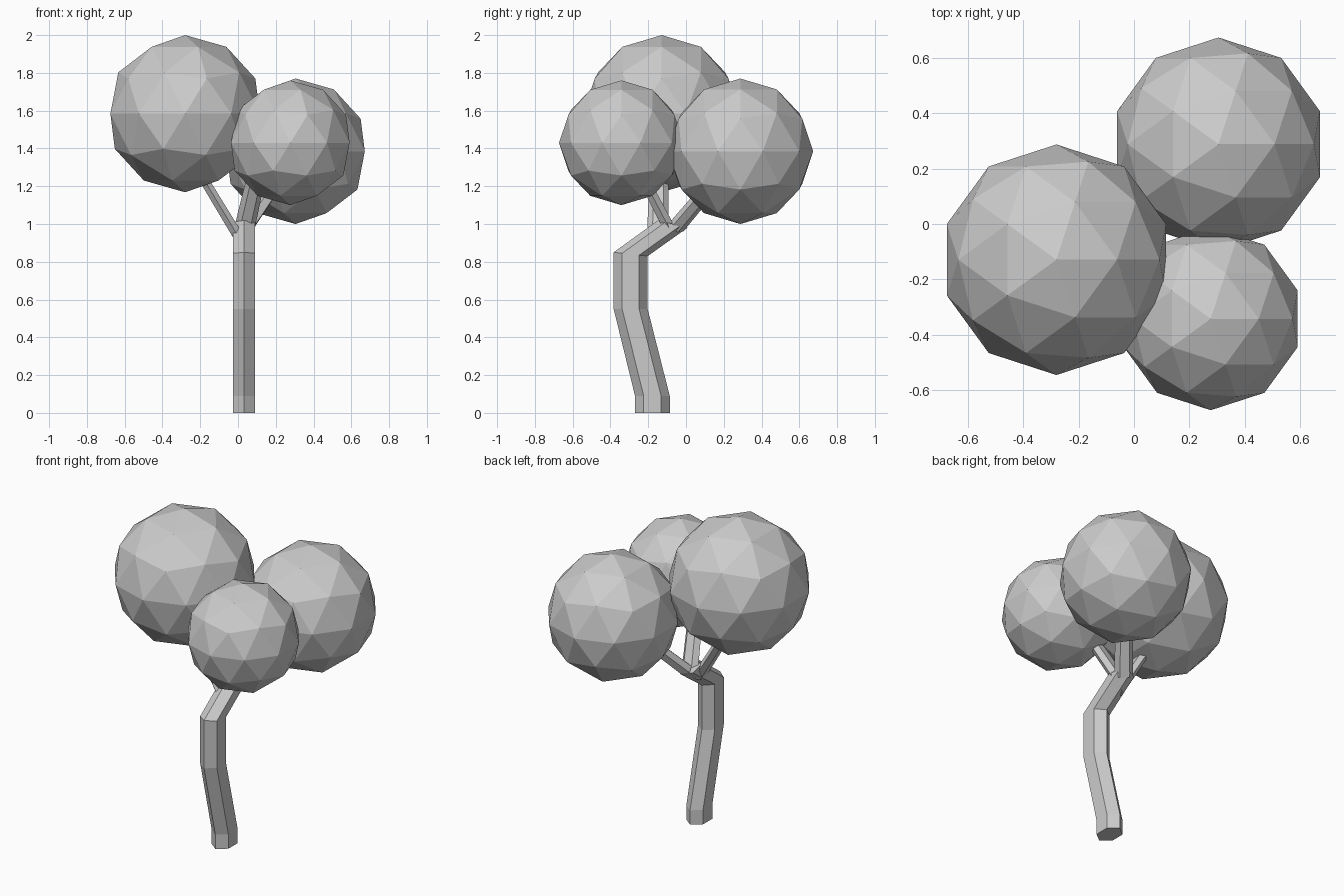
import bpy, bmesh, math
from mathutils import Vector

if "Cube" in bpy.data.objects:
    bpy.data.objects.remove(bpy.data.objects["Cube"])


def tube(name, rings):
    """Hexagonal limb. Each ring: centre, u half-axis, v half-axis (corners lie on v)."""
    bm = bmesh.new()
    loops = []
    for c, u, v in rings:
        c, u, v = Vector(c), Vector(u), Vector(v)
        loops.append([bm.verts.new(c + u * (math.sin(k * math.pi / 3) / math.sin(math.pi / 3))
                                   + v * math.cos(k * math.pi / 3)) for k in range(6)])
    for a, b in zip(loops, loops[1:]):
        for k in range(6):
            j = (k + 1) % 6
            bm.faces.new((a[k], a[j], b[j], b[k]))
    bm.faces.new(loops[0])
    bm.faces.new(loops[-1])
    bmesh.ops.recalc_face_normals(bm, faces=bm.faces)
    mesh = bpy.data.meshes.new(name)
    bm.to_mesh(mesh)
    bm.free()
    bpy.context.collection.objects.link(bpy.data.objects.new(name, mesh))


def branch(name, start, end, wide, half_w, half_t):
    """Straight tapered limb, flattened across its wide axis."""
    d = (Vector(end) - Vector(start)).normalized()
    w = Vector(wide)
    w = (w - d * w.dot(d)).normalized()
    t = d.cross(w)
    tube(name, [(start, t * half_t, w * half_w),
                (end, t * half_t * 0.85, w * half_w * 0.85)])


# Bent trunk
X = 0.032
U = (0.058, 0, 0)
tube("trunk", [
    ((X, -0.178, 0.0), U, (0, 0.092, 0)),
    ((X, -0.178, 0.09), U, (0, 0.092, 0)),
    ((X, -0.293, 0.55), U, (0, 0.09, 0)),
    ((X, -0.293, 0.84), U, (0, 0.09, -0.01)),
    ((X, -0.07, 1.0), U, (0, 0.078, -0.02)),
])

# Branches reaching into each crown
branch("back_branch", (0.035, -0.05, 0.985), (0.28, 0.25, 1.34), (1, -0.5, 0), 0.055, 0.036)
branch("front_branch", (0.035, -0.09, 0.98), (0.13, -0.31, 1.4), (1, 0, 0), 0.054, 0.03)
branch("left_branch", (0.01, -0.15, 0.92), (-0.28, -0.14, 1.4), (0, 1, 0), 0.057, 0.027)

# Faceted leaf crowns
for name, loc, r in (
    ("left_crown", (-0.28, -0.129, 1.584), 0.416),
    ("back_crown", (0.305, 0.288, 1.385), 0.385),
    ("front_crown", (0.277, -0.342, 1.43), 0.33),
):
    bpy.ops.mesh.primitive_ico_sphere_add(subdivisions=2, radius=r, location=loc)
    bpy.context.object.name = name
